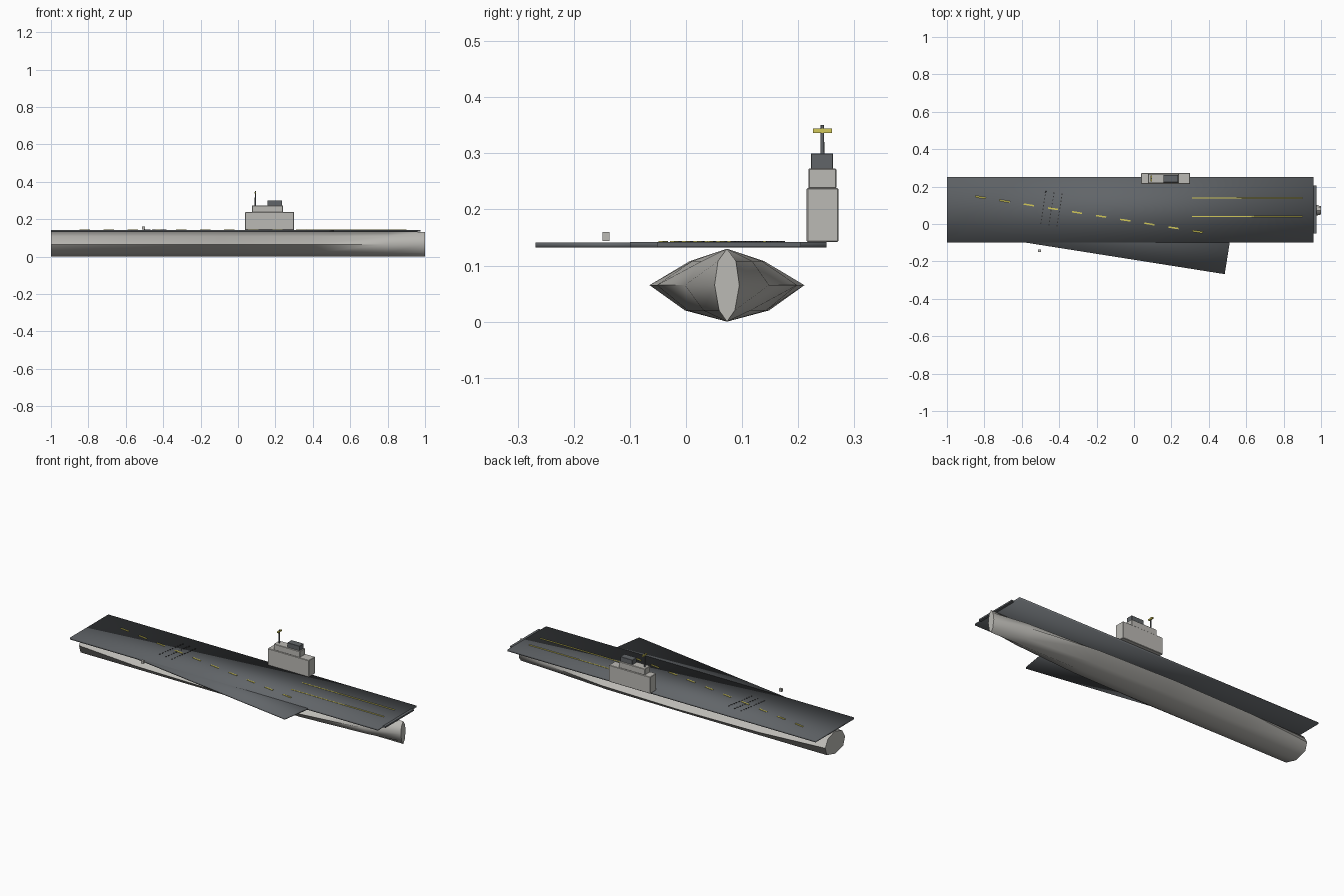
import bpy, bmesh, math
from mathutils import Vector, Matrix

cube = bpy.data.objects.get("Cube")
if cube:
    bpy.data.objects.remove(cube, do_unlink=True)


def material(name, rgb):
    m = bpy.data.materials.new(name)
    m.use_nodes = True
    m.diffuse_color = (*rgb, 1)
    m.node_tree.nodes["Principled BSDF"].inputs["Base Color"].default_value = (*rgb, 1)
    return m


HULL = material("hull grey", (0.50, 0.49, 0.46))
DECK = material("deck grey", (0.12, 0.13, 0.14))
YELLOW = material("marking yellow", (0.65, 0.58, 0.10))
DARK = material("wire black", (0.03, 0.03, 0.03))


def finish(name, bm, mat, smooth=None):
    bmesh.ops.recalc_face_normals(bm, faces=bm.faces)
    me = bpy.data.meshes.new(name)
    bm.to_mesh(me)
    bm.free()
    me.materials.append(mat)
    ob = bpy.data.objects.new(name, me)
    bpy.context.collection.objects.link(ob)
    if smooth is not None:
        bpy.ops.object.select_all(action='DESELECT')
        ob.select_set(True)
        bpy.context.view_layer.objects.active = ob
        bpy.ops.object.shade_smooth_by_angle(angle=math.radians(smooth))
    return ob


def add_box(bm, center, size, turn=0.0):
    mat = (Matrix.Translation(center) @ Matrix.Rotation(turn, 4, 'Z')
           @ Matrix.Diagonal((*size, 1)))
    bmesh.ops.create_cube(bm, size=1, matrix=mat)


def box(name, mat, lo, hi, bevel=0.0, smooth=None):
    bm = bmesh.new()
    lo, hi = Vector(lo), Vector(hi)
    add_box(bm, (lo + hi) / 2, hi - lo)
    if bevel:
        bmesh.ops.bevel(bm, geom=bm.edges[:], offset=bevel, segments=1, affect='EDGES')
    return finish(name, bm, mat, smooth)


# Hull: eight-point sections lofted from transom to stem
KEEL_Y = 0.073
stations = [  # x, chine half width, upper half width, lower half width
    (-1.0, 0.09, 0.066, 0.075),
    (-0.6, 0.128, 0.066, 0.075),
    (-0.1, 0.138, 0.066, 0.075),
    (0.4, 0.125, 0.062, 0.070),
    (0.8, 0.075, 0.045, 0.042),
    (1.0, 0.022, 0.016, 0.014),
]
bm = bmesh.new()
rings = []
for x, chine, upper, lower in stations:
    half = [(upper, 0.108), (chine, 0.065), (lower, 0.02)]
    section = ([(0, 0.13)] + half + [(0, 0.0)]
               + [(-w, z) for w, z in reversed(half)])
    rings.append([bm.verts.new((x, KEEL_Y + w, z)) for w, z in section])
for a, b in zip(rings, rings[1:]):
    for i in range(len(a)):
        j = (i + 1) % len(a)
        bm.faces.new((a[i], a[j], b[j], b[i]))
bm.faces.new(rings[0])
bm.faces.new(rings[-1])
finish("hull", bm, HULL, 60)

# Flight deck, bow lip and angled landing deck
box("flight_deck", DECK, (-1, -0.1, 0.132), (0.96, 0.25, 0.142), smooth=180)
box("bow_lip", DECK, (0.9, -0.052, 0.133), (0.975, 0.205, 0.1415))
TURN = math.radians(-9)
along = Vector((math.cos(TURN), math.sin(TURN), 0))
across = Vector((-along.y, along.x, 0))
corner = Vector((0.485, -0.268, 0.1365))
length, width = 1.1, 0.25
bm = bmesh.new()
add_box(bm, corner - along * length / 2 + across * width / 2,
        (length, width, 0.009), TURN)
finish("angled_deck", bm, DECK, 180)

# Dashed landing centreline
bm = bmesh.new()
start = Vector((-0.82, 0.143, 0.1425))
for i in range(10):
    add_box(bm, start + along * 0.1305 * i, (0.055, 0.008, 0.003), TURN)
finish("landing_centreline", bm, YELLOW)

# Launch tracks
for name, y in (("inner_launch_track", 0.04), ("outer_launch_track", 0.14)):
    box(name, YELLOW, (0.31, y - 0.003, 0.141), (0.9, y + 0.003, 0.1435))

# Arresting wires, each a row of short studs
bm = bmesh.new()
for row in range(3):
    middle = Vector((-0.485, 0.088, 0.1425)) + along * 0.044 * row
    for i in range(10):
        add_box(bm, middle + across * 0.019 * (i - 4.5), (0.005, 0.008, 0.003), TURN)
finish("arresting_wires", bm, DARK)

# Landing light beside the deck
box("landing_light", HULL, (-0.513, -0.149, 0.144), (-0.498, -0.136, 0.160))

# Island superstructure
box("island_base", HULL, (0.038, 0.215, 0.142), (0.3, 0.272, 0.238), 0.002)
box("island_bridge", HULL, (0.075, 0.218, 0.237), (0.24, 0.268, 0.273), 0.002)
box("island_top", DECK, (0.158, 0.223, 0.272), (0.235, 0.262, 0.30), 0.001)

# Mast with radar bar
bm = bmesh.new()
bmesh.ops.create_cone(bm, cap_ends=True, segments=8, radius1=0.004, radius2=0.003,
                      depth=0.077,
                      matrix=Matrix.Translation((0.093, 0.243, 0.3115)))
finish("mast", bm, DECK, 50)
box("radar_bar", YELLOW, (0.089, 0.226, 0.336), (0.097, 0.260, 0.344))
